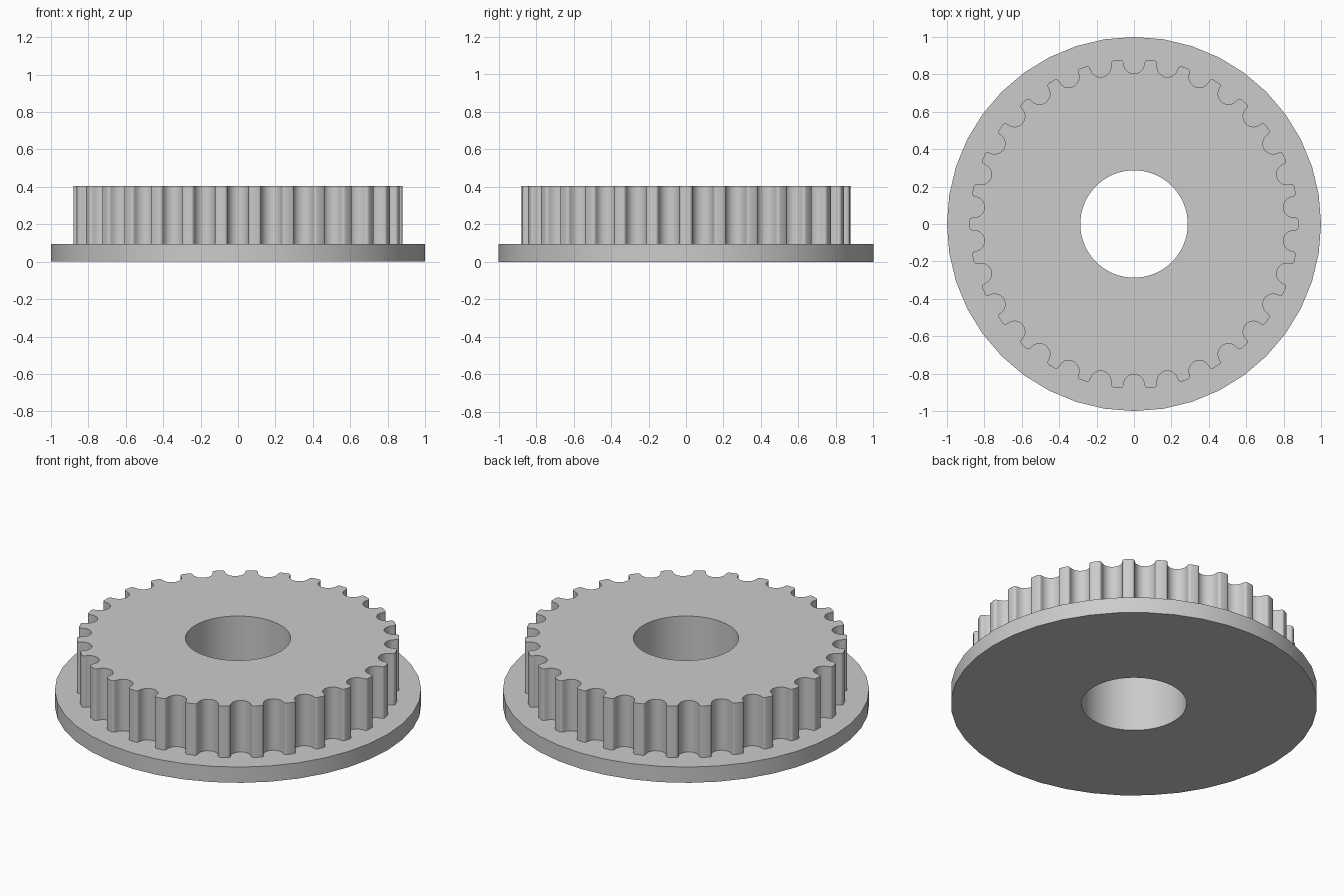
import bpy
import bmesh
from math import sin, cos, pi, radians

TEETH = 30
FLANGE_TOP, TOP = 0.095, 0.405
BORE, FLANGE = 0.287, 1.0

if "Cube" in bpy.data.objects:
    bpy.data.objects.remove(bpy.data.objects["Cube"])

# Material
grey = bpy.data.materials.new("light grey")
grey.use_nodes = True
grey.diffuse_color = (0.6, 0.6, 0.6, 1)
grey.node_tree.nodes["Principled BSDF"].inputs["Base Color"].default_value = (0.6, 0.6, 0.6, 1)


def arc(cx, cy, r, start, end, steps):
    angles = [radians(start + (end - start) * i / steps) for i in range(steps + 1)]
    return [(cx + r * cos(a), cy + r * sin(a)) for a in angles]


def circle(r, sides):
    return arc(0, 0, r, 0, 360, sides)[:-1]


def toothed_outline():
    # One groove at the top of the wheel: rounded lip, round belly, rounded lip
    lip = arc(0.073, 0.8605, 0.0165, 90, 180, 5)
    belly = arc(0, 0.8595, 0.0555, -8, -172, 18)
    groove = lip + belly + [(-x, y) for x, y in reversed(lip)]
    outline = []
    for k in range(TEETH):
        c, s = cos(2 * pi * k / TEETH), sin(2 * pi * k / TEETH)
        outline += [(x * c - y * s, x * s + y * c) for x, y in groove]
    return outline


bm = bmesh.new()


def ring(points, z):
    verts = [bm.verts.new((x, y, z)) for x, y in points]
    edges = [bm.edges.new((verts[i - 1], v)) for i, v in enumerate(verts)]
    return verts, edges


def wall(low, high):
    a, b = low[0], high[0]
    for i in range(len(a)):
        bm.faces.new((a[i - 1], a[i], b[i], b[i - 1]))


def annulus(outer, inner):
    bmesh.ops.triangle_fill(bm, edges=outer[1] + inner[1], use_beauty=True)


bore, rim, teeth = circle(BORE, 64), circle(FLANGE, 40), toothed_outline()
bore_low, bore_high = ring(bore, 0), ring(bore, TOP)
rim_low, rim_high = ring(rim, 0), ring(rim, FLANGE_TOP)
teeth_low, teeth_high = ring(teeth, FLANGE_TOP), ring(teeth, TOP)

# Flat caps: underside, flange shoulder, top
annulus(rim_low, bore_low)
annulus(rim_high, teeth_low)
annulus(teeth_high, bore_high)

# Upright walls: bore, flange rim, belt grooves
wall(bore_low, bore_high)
wall(rim_low, rim_high)
wall(teeth_low, teeth_high)
bmesh.ops.recalc_face_normals(bm, faces=bm.faces)

mesh = bpy.data.meshes.new("flanged_belt_pulley")
bm.to_mesh(mesh)
bm.free()
mesh.materials.append(grey)
pulley = bpy.data.objects.new("flanged_belt_pulley", mesh)
bpy.context.collection.objects.link(pulley)

bpy.ops.object.select_all(action='DESELECT')
pulley.select_set(True)
bpy.context.view_layer.objects.active = pulley
bpy.ops.object.shade_smooth_by_angle(angle=radians(30))
